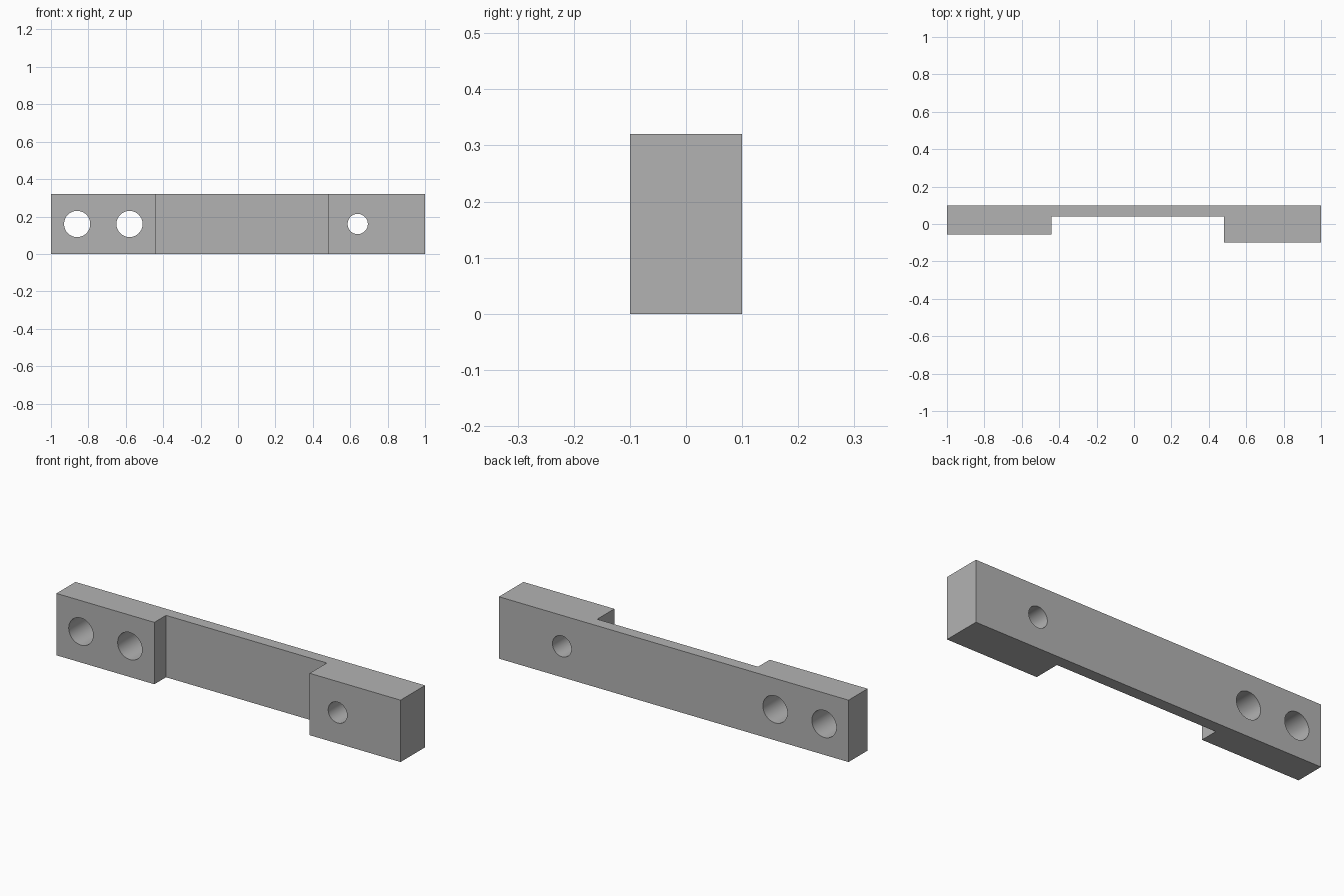
import bpy
import bmesh
from math import radians
from mathutils import Matrix

if "Cube" in bpy.data.objects:
    bpy.data.objects.remove(bpy.data.objects["Cube"], do_unlink=True)

HEIGHT = 0.32

grey = bpy.data.materials.new("plain grey")
grey.use_nodes = True
colour = (0.45, 0.45, 0.45, 1)
grey.diffuse_color = colour
grey.node_tree.nodes["Principled BSDF"].inputs["Base Color"].default_value = colour


def add_object(name, bm):
    bmesh.ops.recalc_face_normals(bm, faces=bm.faces)
    mesh = bpy.data.meshes.new(name)
    bm.to_mesh(mesh)
    bm.free()
    mesh.materials.append(grey)
    obj = bpy.data.objects.new(name, mesh)
    bpy.context.collection.objects.link(obj)
    return obj


# Stepped bar: plan outline raised to full height
outline = [(-1, 0.1), (-1, -0.055), (-0.44, -0.055), (-0.44, 0.04),
           (0.48, 0.04), (0.48, -0.1), (1, -0.1), (1, 0.1)]
bm = bmesh.new()
base = bm.faces.new([bm.verts.new((x, y, 0)) for x, y in outline])
raised = bmesh.ops.extrude_face_region(bm, geom=[base])["geom"]
bmesh.ops.translate(bm, vec=(0, 0, HEIGHT),
                    verts=[v for v in raised if isinstance(v, bmesh.types.BMVert)])
bar = add_object("stepped_bar", bm)

bpy.ops.object.select_all(action="DESELECT")
bpy.context.view_layer.objects.active = bar
bar.select_set(True)

# Round through holes: two large at one end, one small at the other
for x, radius in [(-0.86, 0.07), (-0.58, 0.07), (0.64, 0.054)]:
    bm = bmesh.new()
    bmesh.ops.create_cone(
        bm, cap_ends=True, segments=64, radius1=radius, radius2=radius, depth=1,
        matrix=Matrix.Translation((x, 0, HEIGHT / 2)) @ Matrix.Rotation(radians(90), 4, "X"))
    cutter = add_object("hole_cutter", bm)
    cutter.hide_render = True
    cut = bar.modifiers.new("hole", "BOOLEAN")
    cut.operation = "DIFFERENCE"
    cut.solver = "EXACT"
    cut.object = cutter
    bpy.ops.object.modifier_apply(modifier=cut.name)
    bpy.data.objects.remove(cutter, do_unlink=True)

# Smooth hole walls, crisp bar edges
bpy.ops.object.shade_smooth_by_angle(angle=radians(30))
